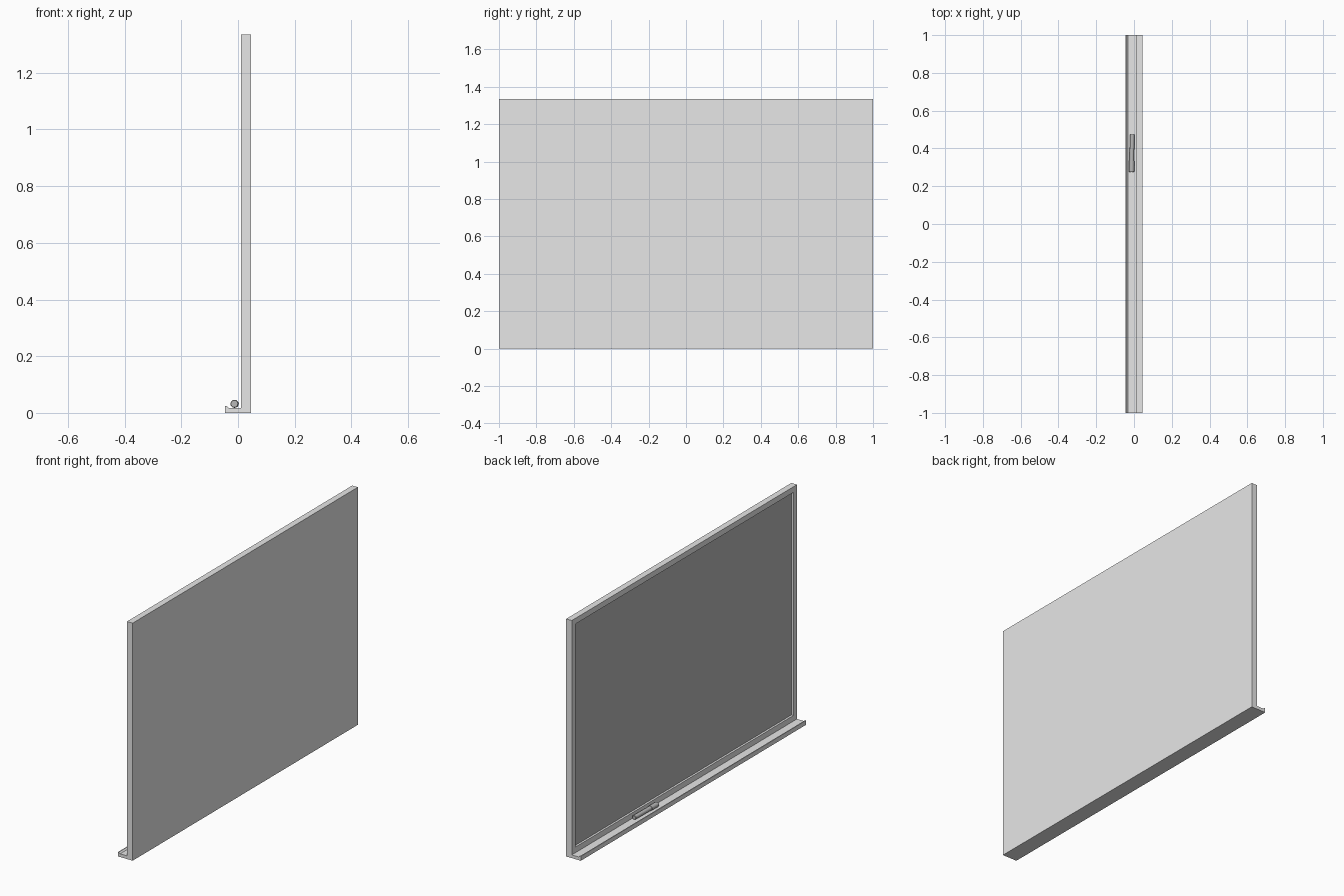
import bpy
import bmesh
from math import radians
from mathutils import Matrix, Vector

cube = bpy.data.objects.get("Cube")
if cube:
    bpy.data.objects.remove(cube)


def material(name, value):
    mat = bpy.data.materials.new(name)
    mat.use_nodes = True
    color = (value, value, value, 1)
    mat.diffuse_color = color
    mat.node_tree.nodes["Principled BSDF"].inputs["Base Color"].default_value = color
    return mat


LIGHT = material("light grey", 0.8)
DARK = material("dark grey", 0.48)


def finish(name, bm, *mats):
    bmesh.ops.recalc_face_normals(bm, faces=bm.faces)
    mesh = bpy.data.meshes.new(name)
    bm.to_mesh(mesh)
    bm.free()
    for mat in mats:
        mesh.materials.append(mat)
    obj = bpy.data.objects.new(name, mesh)
    bpy.context.collection.objects.link(obj)
    return obj


# Board: a slab whose writing side is inset, then sunk into the frame
FRONT, BACK, BOTTOM, TOP = 0.01, 0.045, 0.018, 1.335
BORDER, DEPTH = 0.045, 0.012
bm = bmesh.new()
size = Vector((BACK - FRONT, 2, TOP - BOTTOM))
centre = Vector(((FRONT + BACK) / 2, 0, (TOP + BOTTOM) / 2))
bmesh.ops.create_cube(bm, size=1, matrix=Matrix.Translation(centre) @ Matrix.Diagonal((*size, 1)))
bm.normal_update()
panel = min(bm.faces, key=lambda f: f.calc_center_median().x)
bmesh.ops.inset_region(bm, faces=[panel], thickness=BORDER)
walls = bmesh.ops.extrude_discrete_faces(bm, faces=[panel])
panel = walls["faces"][0]
bmesh.ops.translate(bm, verts=panel.verts, vec=(DEPTH, 0, 0))
panel.material_index = 1
finish("framed_board", bm, LIGHT, DARK)

# Tray: an extruded ledge profile with a raised, sloping lip
profile = [(-0.046, 0), (BACK, 0), (BACK, BOTTOM), (-0.033, BOTTOM),
           (-0.041, 0.025), (-0.046, 0.025)]
bm = bmesh.new()
ledge = bm.faces.new([bm.verts.new((x, -1, z)) for x, z in profile])
swept = bmesh.ops.extrude_face_region(bm, geom=[ledge])
bmesh.ops.translate(bm, vec=(0, 2, 0),
                    verts=[v for v in swept["geom"] if isinstance(v, bmesh.types.BMVert)])
finish("tray", bm, LIGHT)


# Marker: a lathed barrel and cap lying on the tray
def lathe(name, rings, mat):
    bm = bmesh.new()
    verts = [bm.verts.new((r, y, 0)) for y, r in rings]
    edges = [bm.edges.new(pair) for pair in zip(verts, verts[1:])]
    bmesh.ops.spin(bm, geom=verts + edges, cent=(0, 0, 0), axis=(0, 1, 0),
                   angle=radians(360), steps=24, use_duplicate=False)
    bmesh.ops.remove_doubles(bm, verts=bm.verts, dist=0.0001)
    obj = finish(name, bm, mat)
    obj.location = (-0.011, 0.375, 0.032)
    obj.rotation_euler.z = radians(-1)
    bpy.ops.object.select_all(action="DESELECT")
    obj.select_set(True)
    bpy.context.view_layer.objects.active = obj
    bpy.ops.object.shade_smooth_by_angle()
    return obj


lathe("marker_cap", [(-0.1, 0), (-0.1, 0.012), (-0.097, 0.014), (-0.04, 0.014), (-0.04, 0)], DARK)
lathe("marker_barrel", [(-0.04, 0), (-0.04, 0.012), (0.098, 0.012), (0.1, 0.01), (0.1, 0)], DARK)
